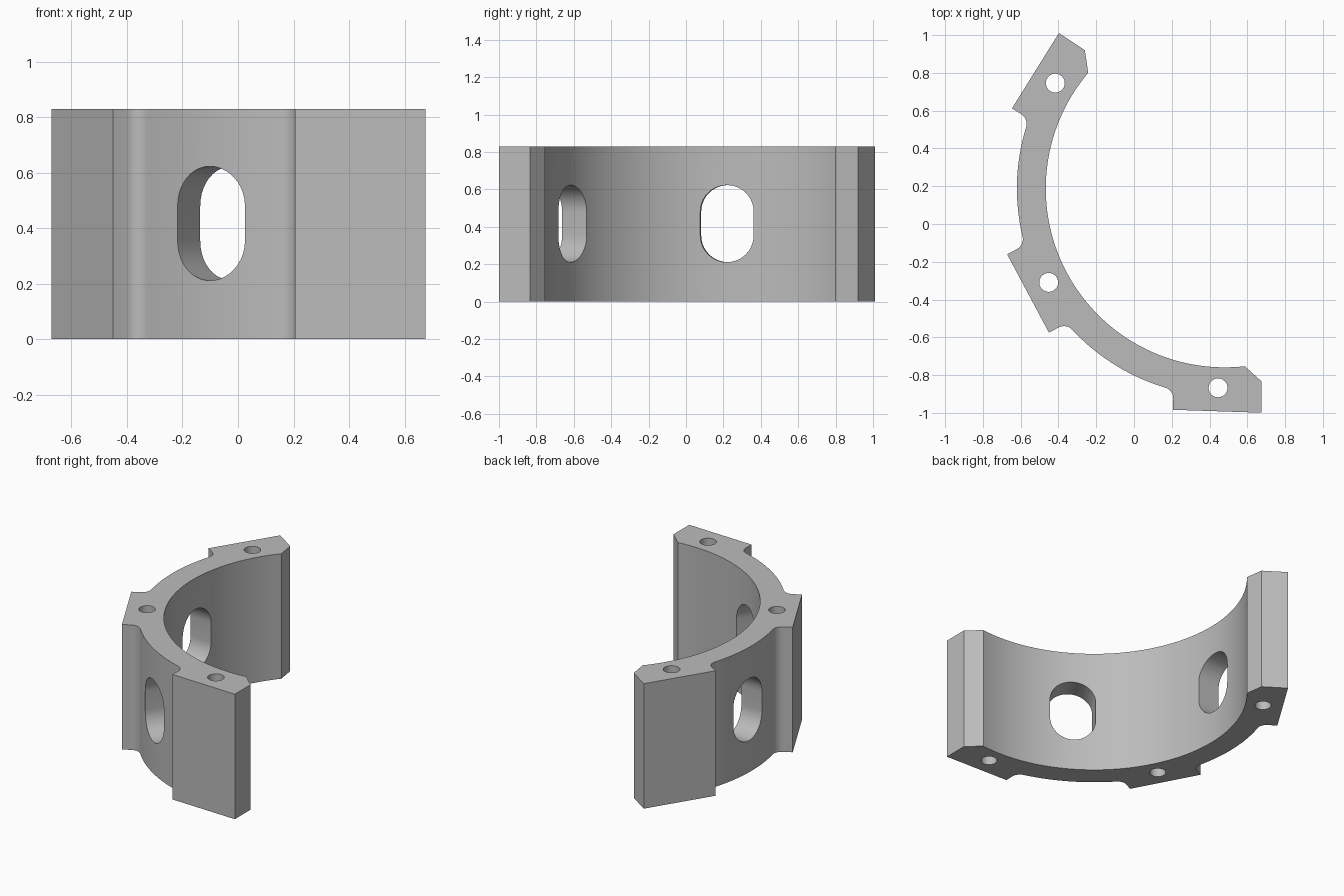
import bpy, bmesh
from math import sin, cos, asin, sqrt, pi, radians
from mathutils import Matrix, Vector

cube = bpy.data.objects.get("Cube")
if cube:
    bpy.data.objects.remove(cube, do_unlink=True)

CENTER = Vector((0.48, 0.188, 0))
HEIGHT = 0.83
R_IN, R_OUT = 0.947, 1.10
PAD_U, PAD_V = 1.18, 0.235        # pad face distance and half width
FILLET = 0.06
MID, STEP = radians(208.1), radians(60)
PADS = [MID - STEP, MID, MID + STEP]

gray = bpy.data.materials.new("plain gray")
gray.use_nodes = True
gray.diffuse_color = (0.5, 0.5, 0.5, 1)
gray.node_tree.nodes["Principled BSDF"].inputs["Base Color"].default_value = gray.diffuse_color


def prism(name, outline, depth, matrix):
    """Extrude a closed 2D outline along local z and place it."""
    bm = bmesh.new()
    face = bm.faces.new([bm.verts.new((x, y, 0)) for x, y in outline])
    top = bmesh.ops.extrude_face_region(bm, geom=[face])["geom"]
    bmesh.ops.translate(bm, vec=(0, 0, depth),
                        verts=[g for g in top if isinstance(g, bmesh.types.BMVert)])
    bmesh.ops.recalc_face_normals(bm, faces=bm.faces)
    bm.transform(matrix)
    mesh = bpy.data.meshes.new(name)
    bm.to_mesh(mesh)
    bm.free()
    mesh.materials.append(gray)
    obj = bpy.data.objects.new(name, mesh)
    bpy.context.collection.objects.link(obj)
    return obj


def arc(cx, cy, r, a, b, n):
    return [(cx + r * cos(a + (b - a) * i / n), cy + r * sin(a + (b - a) * i / n))
            for i in range(n + 1)]


def turn(points, angle):
    return [(x * cos(angle) - y * sin(angle), x * sin(angle) + y * cos(angle))
            for x, y in points]


# Pad flank: corner, then fillet running into the outer wall
fv = PAD_V + FILLET
fu = sqrt((R_OUT + FILLET) ** 2 - fv ** 2)
blend = asin(fv / (R_OUT + FILLET))
leave = [(PAD_U, PAD_V)] + arc(fu, fv, FILLET, -pi / 2, blend - pi, 8)
enter = [(x, -y) for x, y in reversed(leave)]

# Chamfered free end of the ring, shared by both outer pads
end = [(PAD_U, PAD_V), (1.015, PAD_V - 0.005), (sqrt(R_IN ** 2 - 0.138 ** 2), 0.138)]
start = [(x, -y) for x, y in reversed(end)]
trim = asin(0.138 / R_IN)

# Whole ring outline
outline = turn(start, PADS[0])
for k in range(2):
    outline += turn(leave, PADS[k])
    outline += arc(0, 0, R_OUT, PADS[k] + blend, PADS[k + 1] - blend, 24)[1:-1]
    outline += turn(enter, PADS[k + 1])
outline += turn(end, PADS[2])
outline += arc(0, 0, R_IN, PADS[2] + trim, PADS[0] - trim, 72)[1:-1]
ring = prism("half_ring_bracket", outline, HEIGHT, Matrix.Translation(CENTER))

# Vertical bolt holes through the pads
cutters = []
for a in PADS:
    spot = CENTER + Vector((1.056 * cos(a), 1.056 * sin(a), -0.1))
    cutters.append(prism("bolt_hole_cutter", arc(0, 0, 0.05, 0, 2 * pi, 32)[:-1],
                         HEIGHT + 0.2, Matrix.Translation(spot)))

# Rounded slots through the wall between the pads
slot = arc(0.063, 0, 0.143, -pi / 2, pi / 2, 20) + arc(-0.063, 0, 0.143, pi / 2, 1.5 * pi, 20)
for a in (MID - STEP / 2, MID + STEP / 2):
    place = (Matrix.Translation(CENTER + Vector((0, 0, HEIGHT / 2 + 0.002)))
             @ Matrix.Rotation(a, 4, "Z") @ Matrix.Translation((0.7, 0, 0))
             @ Matrix.Rotation(pi / 2, 4, "Y"))
    cutters.append(prism("slot_cutter", slot, 0.6, place))

# Cut, then drop the cutters
bpy.ops.object.select_all(action="DESELECT")
bpy.context.view_layer.objects.active = ring
ring.select_set(True)
for cutter in cutters:
    cutter.hide_render = True
    mod = ring.modifiers.new("cut", "BOOLEAN")
    mod.operation, mod.solver, mod.object = "DIFFERENCE", "EXACT", cutter
    bpy.ops.object.modifier_apply(modifier=mod.name)
    bpy.data.objects.remove(cutter, do_unlink=True)

bpy.ops.object.shade_smooth_by_angle(angle=radians(25))
